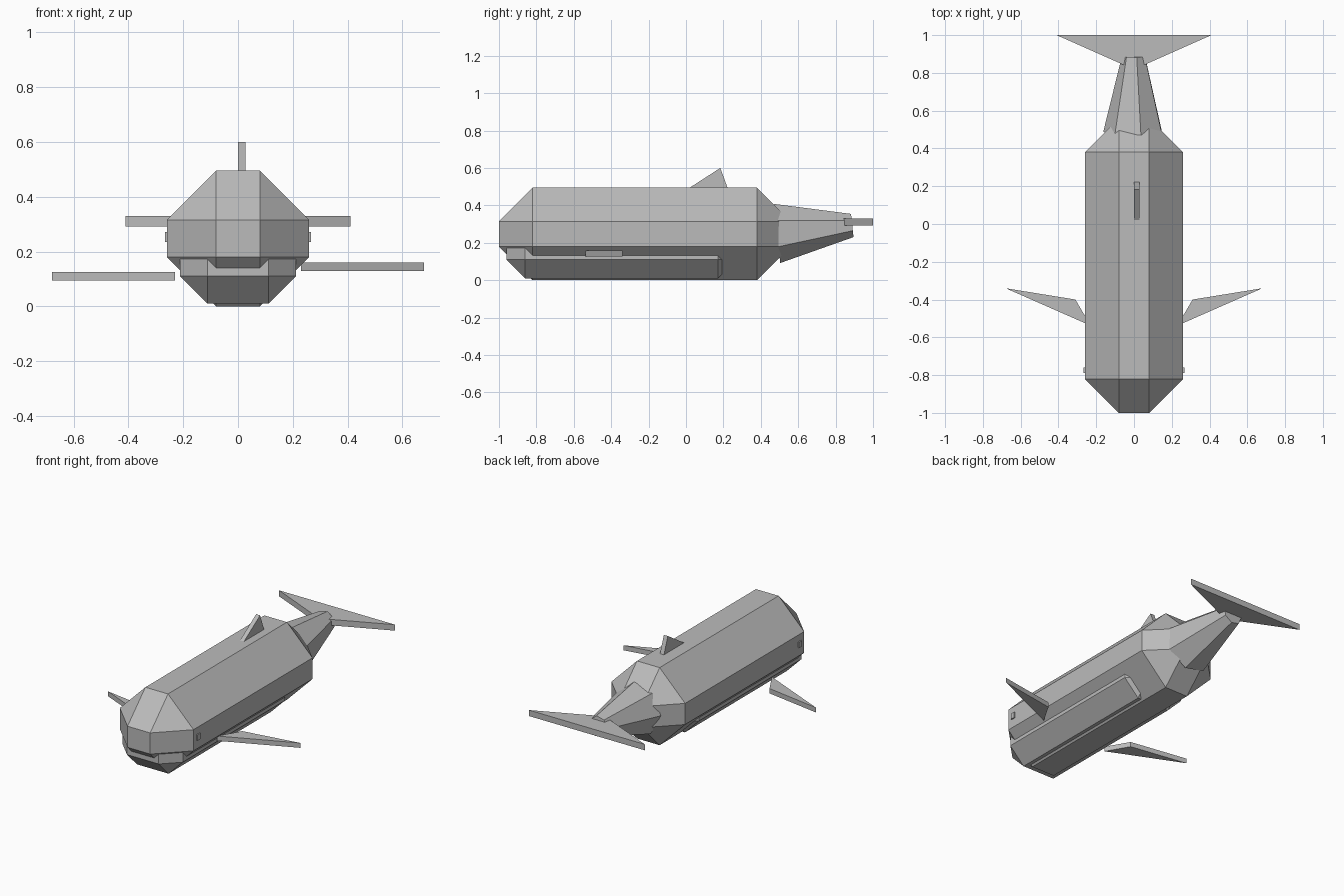
import bpy, bmesh, math
from mathutils import Vector

if "Cube" in bpy.data.objects:
    bpy.data.objects.remove(bpy.data.objects["Cube"])

grey = bpy.data.materials.new("whale_grey")
grey.diffuse_color = (0.5, 0.5, 0.5, 1)
grey.use_nodes = True
grey.node_tree.nodes["Principled BSDF"].inputs["Base Color"].default_value = grey.diffuse_color


def finish(name, bm):
    bmesh.ops.recalc_face_normals(bm, faces=bm.faces[:])
    mesh = bpy.data.meshes.new(name)
    bm.to_mesh(mesh)
    bm.free()
    mesh.materials.append(grey)
    obj = bpy.data.objects.new(name, mesh)
    bpy.context.collection.objects.link(obj)
    return obj


def box(name, lo, hi, chamfer=0):
    """Box between two corners, with every edge optionally chamfered."""
    bm = bmesh.new()
    bmesh.ops.create_cube(bm, size=1)
    lo, hi = Vector(lo), Vector(hi)
    for v in bm.verts:
        v.co = (lo + hi) / 2 + v.co * (hi - lo)
    if chamfer:
        bmesh.ops.bevel(bm, geom=bm.edges[:], offset=chamfer, segments=1,
                        profile=0.5, affect='EDGES')
    return finish(name, bm)


def plate(name, points, thickness):
    """Flat polygon pushed along a thickness vector."""
    bm = bmesh.new()
    face = bm.faces.new([bm.verts.new(p) for p in points])
    new = bmesh.ops.extrude_face_region(bm, geom=[face])["geom"]
    bmesh.ops.translate(bm, vec=Vector(thickness),
                        verts=[g for g in new if isinstance(g, bmesh.types.BMVert)])
    if len(bm.faces) == len(points) + 1:   # close the open side if needed
        bmesh.ops.holes_fill(bm, edges=[e for e in bm.edges if e.is_boundary])
    return finish(name, bm)


# Body and lower jaw
box("body", (-0.26, -1.0, 0.0), (0.26, 0.56, 0.495), 0.18)
box("lower_jaw", (-0.212, -0.96, 0.01), (0.212, 0.27, 0.275), 0.1)

# Tail stock: seven-sided taper, tilted slightly upward
bm = bmesh.new()
start, end = Vector((0, 0.487, 0.25)), Vector((0, 0.889, 0.2925))
axis = (end - start).normalized()
side = Vector((1, 0, 0))
up = side.cross(axis)
rings = []
for centre, radius in ((start, 0.163), (end, 0.064)):
    ring = []
    for i in range(7):
        a = math.radians(77) + i * math.tau / 7
        ring.append(bm.verts.new(centre + radius * (side * math.cos(a) + up * math.sin(a))))
    rings.append(ring)
    bm.faces.new(ring)
for i in range(7):
    j = (i + 1) % 7
    bm.faces.new((rings[0][i], rings[0][j], rings[1][j], rings[1][i]))
finish("tail_stock", bm)

# Tail fluke and dorsal fin
plate("tail_fluke", [(-0.41, 1, 0.292), (0.41, 1, 0.292), (0, 0.818, 0.292)], (0, 0, 0.038))
plate("dorsal_fin", [(0, 0.005, 0.485), (0, 0.183, 0.6), (0, 0.226, 0.485)], (0.028, 0, 0))

# Side flippers (the left one sits a little lower) and eyes
for s, label, z in ((1, "right", 0.128), (-1, "left", 0.094)):
    plate(label + "_flipper",
          [(s * 0.68, -0.34, z), (s * 0.31, -0.4, z), (s * 0.23, -0.538, z)], (0, 0, 0.031))
    box(label + "_eye", (min(s * 0.24, s * 0.267), -0.79, 0.235),
        (max(s * 0.24, s * 0.267), -0.76, 0.272))
